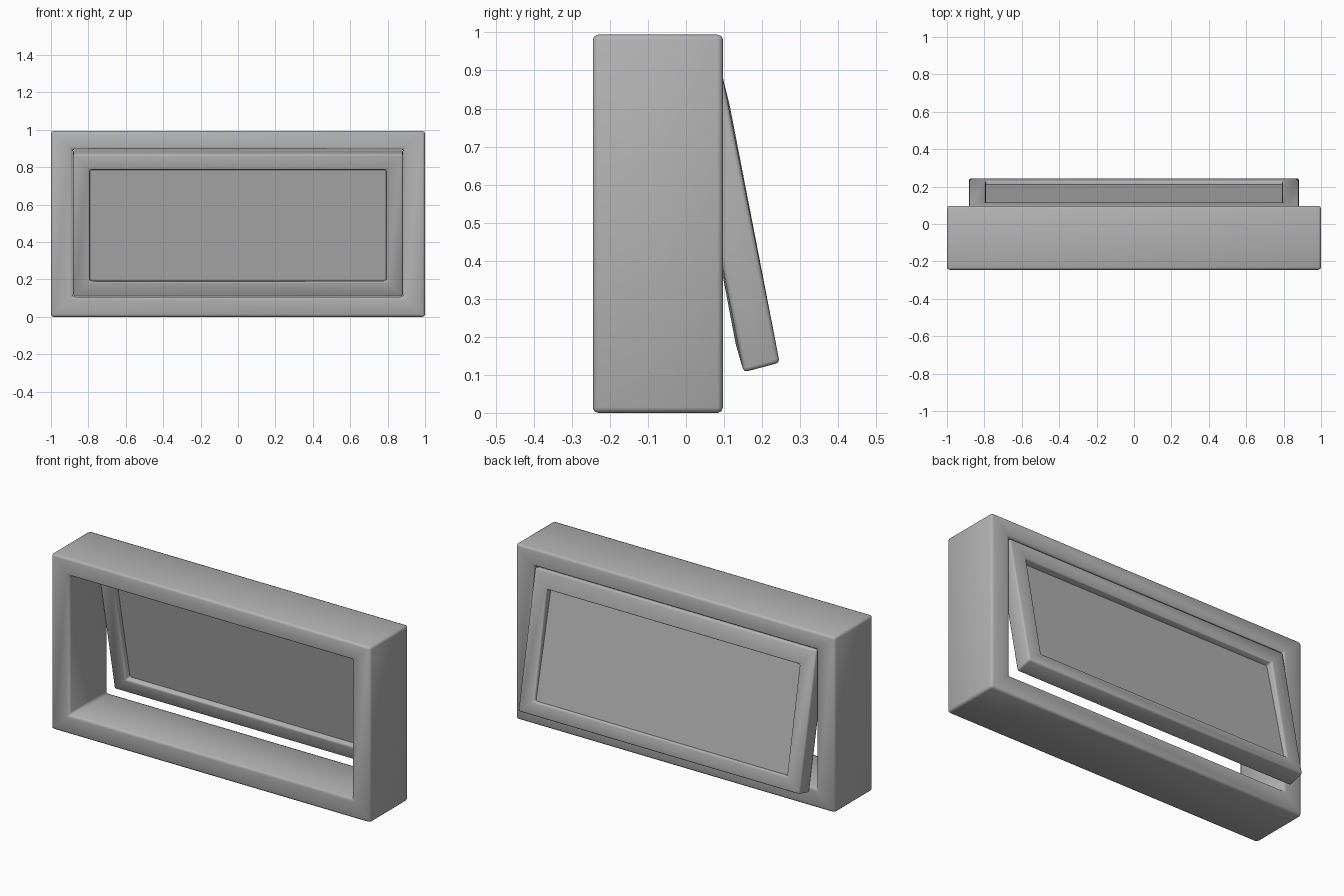
import bpy
import bmesh

cube = bpy.data.objects.get("Cube")
if cube:
    bpy.data.objects.remove(cube, do_unlink=True)

grey = bpy.data.materials.new("plain grey")
grey.use_nodes = True
colour = (0.45, 0.45, 0.45, 1)
grey.diffuse_color = colour
grey.node_tree.nodes["Principled BSDF"].inputs["Base Color"].default_value = colour


def rect(bm, half_x, bottom, top):
    """Rectangle of vertices from its bottom and top (y, z) points."""
    return [bm.verts.new((x, y, z)) for x, (y, z) in
            ((-half_x, bottom), (half_x, bottom), (half_x, top), (-half_x, top))]


def build(name, loops, ring, bevel):
    """Join rectangles into a closed ring, or a capped slab."""
    bm = bmesh.new()
    rects = [rect(bm, *loop) for loop in loops]
    pairs = list(zip(rects, rects[1:]))
    if ring:
        pairs.append((rects[-1], rects[0]))
    else:
        bm.faces.new(rects[0])
        bm.faces.new(rects[-1])
    for a, b in pairs:
        for i in range(4):
            j = (i + 1) % 4
            bm.faces.new((a[i], a[j], b[j], b[i]))
    bmesh.ops.recalc_face_normals(bm, faces=bm.faces)
    mesh = bpy.data.meshes.new(name)
    bm.to_mesh(mesh)
    bm.free()
    mesh.materials.append(grey)
    obj = bpy.data.objects.new(name, mesh)
    bpy.context.collection.objects.link(obj)
    if bevel:
        mesh.shade_smooth()
        mod = obj.modifiers.new("soft edges", 'BEVEL')
        mod.width = bevel
        mod.segments = 2
        mod.limit_method = 'ANGLE'
    return obj


# Fixed outer frame
front, back = -0.245, 0.097
build("outer_frame", [
    (1.0, (front, 0), (front, 0.994)),
    (1.0, (back, 0), (back, 0.994)),
    (0.885, (back, 0.107), (back, 0.896)),
    (0.885, (front, 0.107), (front, 0.896)),
], True, 0.014)

# Tilted sash, hinged at the top
build("tilted_sash", [
    (0.882, (0.152, 0.107), (0.0, 0.868)),
    (0.882, (0.246, 0.132), (0.094, 0.893)),
    (0.792, (0.232, 0.205), (0.118, 0.795)),
    (0.792, (0.128, 0.19), (0.02, 0.785)),
], True, 0.01)

# Pane set into the sash, deeper at the top
build("window_pane", [
    (0.797, (0.165, 0.19), (0.045, 0.797)),
    (0.797, (0.213, 0.193), (0.075, 0.80)),
], False, 0)
